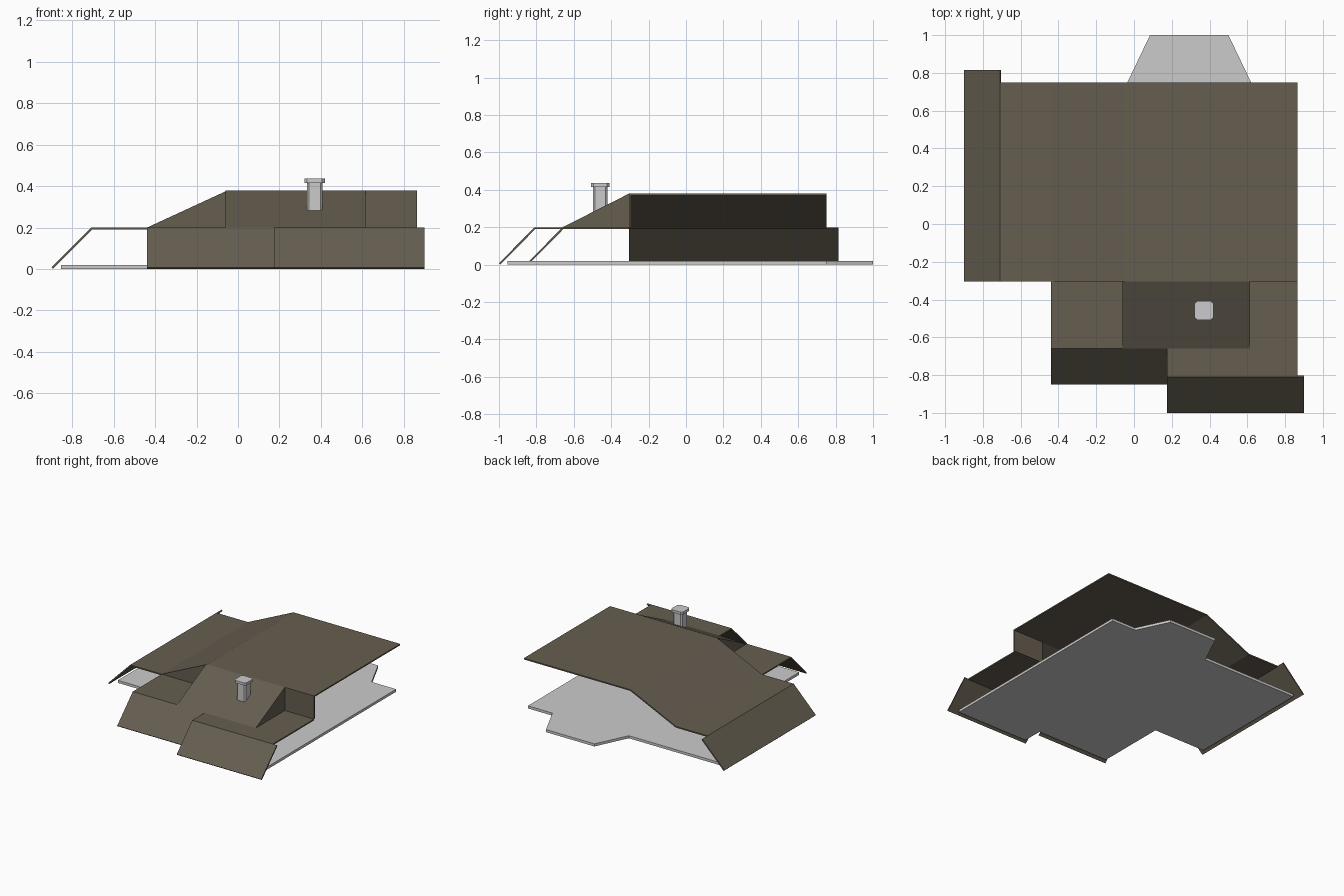
import bpy, bmesh

if "Cube" in bpy.data.objects:
    bpy.data.objects.remove(bpy.data.objects["Cube"])

brown = bpy.data.materials.new("roof_brown")
brown.diffuse_color = (0.13, 0.11, 0.08, 1)
brown.use_nodes = True
brown.node_tree.nodes["Principled BSDF"].inputs["Base Color"].default_value = brown.diffuse_color


def finish(name, bm):
    me = bpy.data.meshes.new(name)
    bm.to_mesh(me)
    bm.free()
    ob = bpy.data.objects.new(name, me)
    bpy.context.collection.objects.link(ob)
    return ob


def sheet(name, polys):
    """Thin roof sheet made of joined polygons, thickened inwards."""
    bm = bmesh.new()
    for p in polys:
        bm.faces.new([bm.verts.new(c) for c in p])
    bmesh.ops.remove_doubles(bm, verts=bm.verts, dist=1e-4)
    bmesh.ops.recalc_face_normals(bm, faces=bm.faces)
    bm.normal_update()
    if sum(f.normal.z * f.calc_area() for f in bm.faces) < 0:
        bmesh.ops.reverse_faces(bm, faces=bm.faces)
    ob = finish(name, bm)
    ob.data.materials.append(brown)
    m = ob.modifiers.new("thickness", 'SOLIDIFY')
    m.thickness, m.offset = 0.01, -1
    return ob


def prism(name, pts, z0, z1):
    """Vertical prism from a plan outline."""
    bm = bmesh.new()
    f = bm.faces.new([bm.verts.new((x, y, z0)) for x, y in pts])
    top = bmesh.ops.extrude_face_region(bm, geom=[f])["geom"]
    for v in top:
        if isinstance(v, bmesh.types.BMVert):
            v.co.z = z1
    bmesh.ops.recalc_face_normals(bm, faces=bm.faces)
    return finish(name, bm)


def chamfered(x0, x1, y0, y1, c):
    return [(x0 + c, y0), (x1 - c, y0), (x1, y0 + c), (x1, y1 - c),
            (x1 - c, y1), (x0 + c, y1), (x0, y1 - c), (x0, y0 + c)]


def flat(x0, x1, y0, y1, z):
    return [(x0, y0, z), (x1, y0, z), (x1, y1, z), (x0, y1, z)]


LOW, HIGH, EAVE = 0.2, 0.38, 0.008
YB, YM, YF, YR = 0.75, -0.305, -0.66, -0.81   # back, middle, front, right front
XA, XB, XC, XD = -0.44, -0.05, 0.605, 0.865   # plan lines left to right

# Main roof: stepped profile run from front to back
profile = [(-0.71, LOW), (XA, LOW), (XB, HIGH), (XD, HIGH)]
sheet("main_roof", [[(x0, YM, z0), (x1, YM, z1), (x1, YB, z1), (x0, YB, z0)]
                    for (x0, z0), (x1, z1) in zip(profile, profile[1:])])

# Sloping eaves
sheet("left_eave", [[(-0.9, YM, EAVE), (-0.71, YM, LOW),
                     (-0.71, 0.815, LOW), (-0.9, 0.815, EAVE)]])
for name, x0, x1, y in (("front_left_eave", XA, 0.175, YF),
                        ("front_right_eave", 0.175, 0.9, YR)):
    sheet(name, [[(x0, y - 0.19, EAVE), (x1, y - 0.19, EAVE), (x1, y, LOW), (x0, y, LOW)]])

# Front slope rising to the main roof, with its triangular cheeks
sheet("front_slope", [[(XB, YF, LOW), (XC, YF, LOW), (XC, YM, HIGH), (XB, YM, HIGH)]])
for name, x in (("slope_cheek_left", XB), ("slope_cheek_right", XC)):
    sheet(name, [[(x, YF, LOW), (x, YM, LOW), (x, YM, HIGH)]])

# Low flat roofs and the walls behind them
sheet("front_left_flat", [flat(XA, XB, YF, YM, LOW)])
sheet("left_gable_wall", [[(XA, YM, LOW), (XB, YM, LOW), (XB, YM, HIGH)]])
sheet("front_right_flat", [flat(XC, XD, YF, YM, LOW), flat(XC, XD, YR, YF, LOW),
                           flat(0.175, XC, YR, YF, LOW)])
sheet("right_step_wall", [[(XC, YM, LOW), (XD, YM, LOW), (XD, YM, HIGH), (XC, YM, HIGH)]])

# Floor slab with the bay at the back
prism("floor_slab", [(0.83, -0.955), (0.83, YB), (0.62, YB), (0.5, 1.0), (0.085, 1.0),
                     (-0.035, YB), (-0.855, YB), (-0.855, -0.25), (-0.41, -0.25),
                     (-0.41, -0.8), (0.21, -0.8), (0.21, -0.955)], 0.0, 0.02)

# Chimney
prism("chimney_shaft", chamfered(0.332, 0.408, -0.497, -0.42, 0.01), 0.27, 0.418)
prism("chimney_cap", chamfered(0.32, 0.42, -0.508, -0.408, 0.014), 0.416, 0.436)
